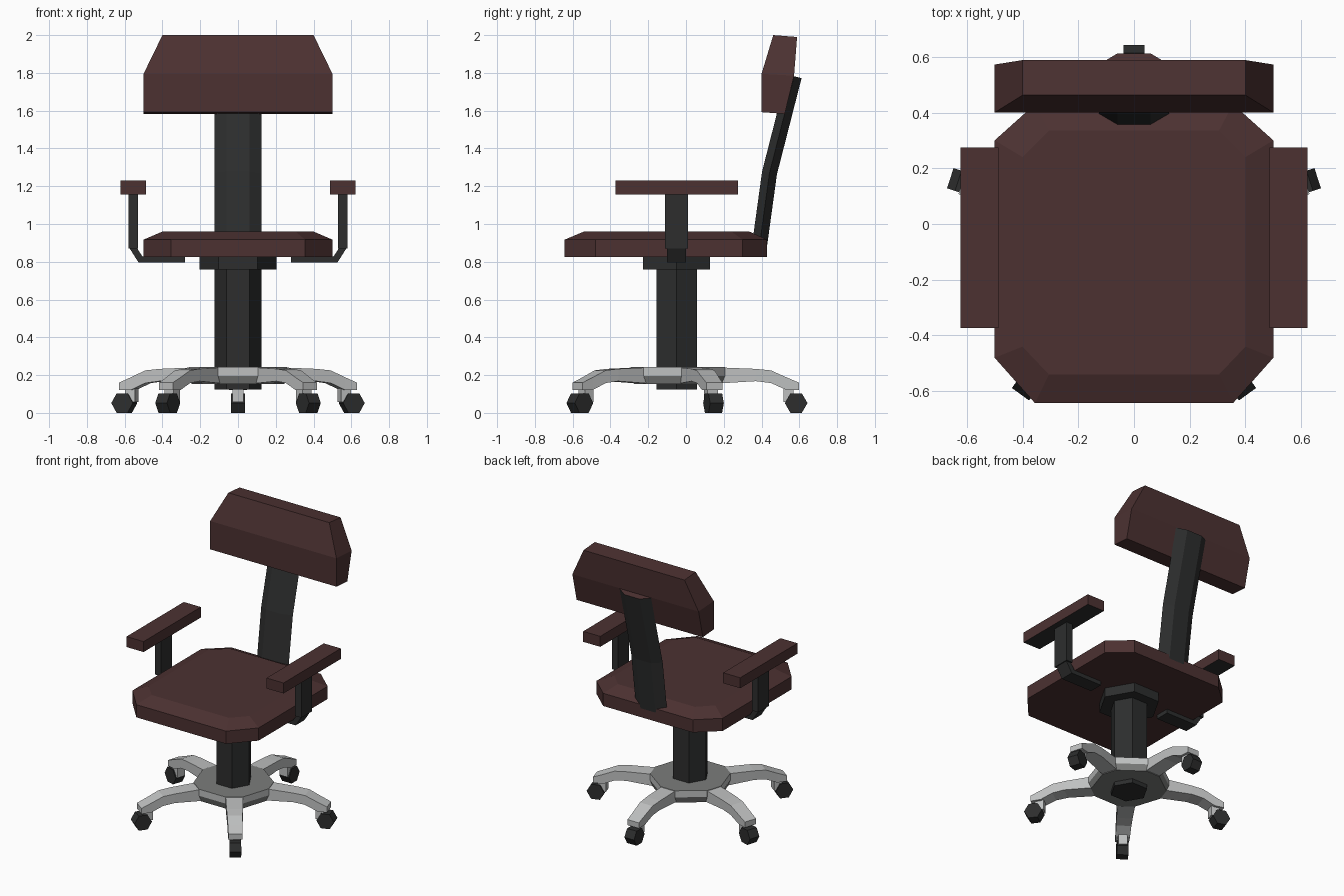
import bpy, bmesh, math
from mathutils import Matrix, Vector

if "Cube" in bpy.data.objects:
    bpy.data.objects.remove(bpy.data.objects["Cube"])


def material(name, rgb):
    m = bpy.data.materials.new(name)
    m.diffuse_color = (*rgb, 1)
    m.use_nodes = True
    m.node_tree.nodes["Principled BSDF"].inputs["Base Color"].default_value = m.diffuse_color
    return m


BROWN = material("dark brown upholstery", (0.072, 0.031, 0.031))
BLACK = material("charcoal plastic", (0.026, 0.027, 0.027))
LIGHT = material("light grey metal", (0.52, 0.53, 0.53))
GREY = material("mid grey metal", (0.2, 0.205, 0.2))
CY = -0.05  # y of the column axis


def loft(name, rings, mats, matrix=None, rule=None):
    """Skin a list of equal-length rings of points and cap both ends."""
    bm = bmesh.new()
    loops = [[bm.verts.new(p) for p in ring] for ring in rings]
    n = len(loops[0])
    for a, b in zip(loops, loops[1:]):
        for i in range(n):
            j = (i + 1) % n
            bm.faces.new((a[i], a[j], b[j], b[i]))
    bm.faces.new(loops[0])
    bm.faces.new(loops[-1])
    bmesh.ops.recalc_face_normals(bm, faces=bm.faces)
    bm.normal_update()
    if rule:
        for f in bm.faces:
            f.material_index = rule(f)
    if matrix:
        bm.transform(matrix)
    me = bpy.data.meshes.new(name)
    bm.to_mesh(me)
    bm.free()
    for m in mats:
        me.materials.append(m)
    ob = bpy.data.objects.new(name, me)
    bpy.context.collection.objects.link(ob)
    return ob


def box(name, x0, x1, y0, y1, z0, z1, mats, matrix=None, rule=None):
    ring = [(x0, y0), (x1, y0), (x1, y1), (x0, y1)]
    return loft(name, [[(x, y, z) for x, y in ring] for z in (z0, z1)], mats, matrix, rule)


def hex_prism(name, r, z0, z1, mats, matrix):
    pts = [(r * math.cos(k * math.pi / 3), r * math.sin(k * math.pi / 3)) for k in range(6)]
    return loft(name, [[(x, y, z) for x, y in pts] for z in (z0, z1)], mats, matrix)


def octagon(x, xi, y0, y0i, y1i, y1, z):
    return [(-xi, y0, z), (xi, y0, z), (x, y0i, z), (x, y1i, z),
            (xi, y1, z), (-xi, y1, z), (-x, y1i, z), (-x, y0i, z)]


# Seat cushion with bevelled top
loft("seat", [octagon(0.5, 0.355, -0.643, -0.48, 0.3, 0.43, 0.826),
              octagon(0.5, 0.355, -0.643, -0.48, 0.3, 0.43, 0.917),
              octagon(0.4, 0.305, -0.54, -0.44, 0.24, 0.335, 0.96)], [BROWN])

# Backrest: bent pad, narrower at the top
loft("backrest", [[(-w, yf, zf), (w, yf, zf), (w, yb, zb), (-w, yb, zb)]
                  for w, yf, zf, yb, zb in ((0.5, 0.4, 1.592, 0.523, 1.583),
                                            (0.5, 0.4, 1.795, 0.572, 1.785),
                                            (0.4, 0.462, 2.0, 0.588, 1.99))], [BROWN])

# Bent backrest support with flattened hexagon section and a brown top cap
rings = []
for y, z, tilt in ((0.39, 0.892, 8), (0.442, 1.27, 11), (0.573, 1.782, 14.5)):
    c, s = math.cos(math.radians(tilt)), math.sin(math.radians(tilt))
    rings.append([(x, y + t * c, z - t * s) for x, t in
                  ((-0.125, 0), (-0.06, -0.04), (0.06, -0.04),
                   (0.125, 0), (0.06, 0.04), (-0.06, 0.04))])
loft("back_support", rings, [BLACK, BROWN], rule=lambda f: int(f.normal.z > 0.8))

# Central column and plate under the seat
axis = Matrix.Translation((0, CY, 0))
hex_prism("column", 0.124, 0.123, 0.78, [BLACK], axis)
hex_prism("seat_plate", 0.204, 0.76, 0.828, [BLACK], axis)

# Armrests, left and right
for side, s in (("left", -1), ("right", 1)):
    flip = Matrix.Diagonal((s, 1, 1, 1))
    parts = [box(f"{side}_arm_pad", 0.487, 0.622, -0.373, 0.275, 1.155, 1.23, [BROWN, BLACK],
                 flip, lambda f: int(f.normal.z < -0.5)),
             box(f"{side}_arm_post", 0.53, 0.58, -0.112, 0.011, 0.87, 1.156, [BLACK], flip)]
    sections = ((0.535, 0.873, 0.575, 0.873), (0.505, 0.827, 0.527, 0.797),
                (0.28, 0.827, 0.28, 0.797))
    parts.append(loft(f"{side}_arm_bracket",
                      [[(xi, -0.1, zi), (xi, 0, zi), (xo, 0, zo), (xo, -0.1, zo)]
                       for xi, zi, xo, zo in sections], [BLACK], flip))
    if s < 0:  # mirroring turns the faces inside out
        for p in parts:
            p.data.flip_normals()

# Star hub: ten sides, wide between the legs and narrow at the legs
outline = []
for k in range(5):
    rot = Matrix.Rotation(math.radians(-90 + 72 * k), 2)
    outline += [rot @ Vector((0.24, t)) for t in (-0.105, 0.105)]
loft("star_hub", [[(p.x * q, p.y * q + CY, z) for p in outline]
                  for q, z in ((0.94, 0.153), (1, 0.196), (1, 0.243))], [LIGHT, GREY],
     rule=lambda f: int(abs(f.normal.z) > 0.3))

# Five legs, each with a fork and a six-sided wheel
for k in range(5):
    m = axis @ Matrix.Rotation(math.radians(90 + 72 * k), 4, 'Z')
    sections = ((0.24, 0.056, 0.157, 0.24), (0.42, 0.053, 0.168, 0.233),
                (0.5, 0.05, 0.158, 0.225), (0.58, 0.047, 0.122, 0.189),
                (0.648, 0.045, 0.12, 0.16))
    loft(f"base_leg_{k + 1}", [[(r, -w, z0), (r, w, z0), (r, w, z1), (r, -w, z1)]
                               for r, w, z0, z1 in sections], [LIGHT], m)
    box(f"caster_fork_{k + 1}", 0.565, 0.62, -0.03, 0.03, 0.058, 0.13, [LIGHT], m)
    wheel = m @ Matrix.Translation((0.633, 0, 0.052)) @ Matrix.Rotation(math.pi / 2, 4, 'X')
    hex_prism(f"caster_wheel_{k + 1}", 0.06, -0.038, 0.038, [BLACK], wheel)
